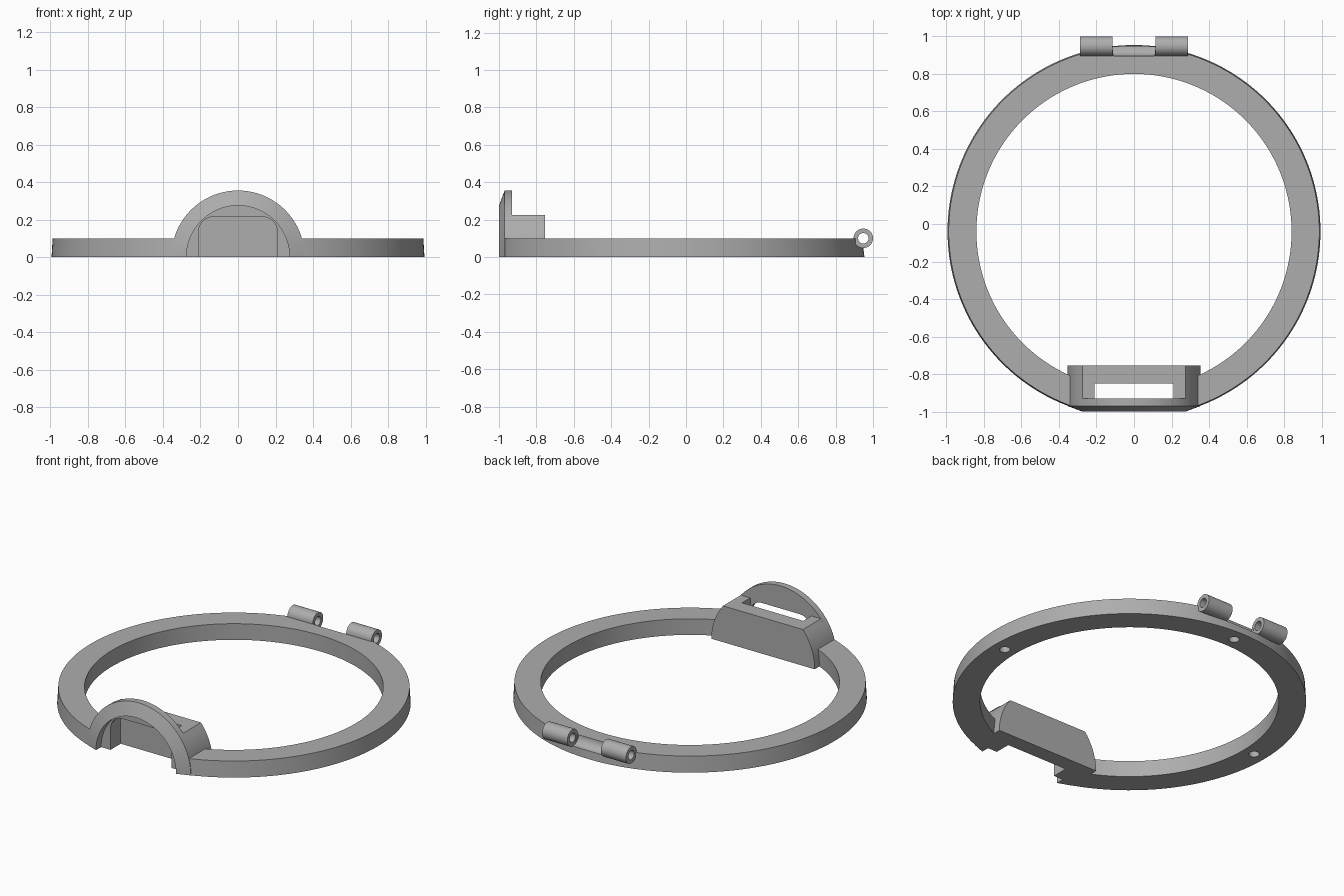
import bpy, bmesh, math

if "Cube" in bpy.data.objects:
    bpy.data.objects.remove(bpy.data.objects["Cube"], do_unlink=True)

grey = bpy.data.materials.new("plain grey")
grey.use_nodes = True
grey.diffuse_color = (0.42, 0.42, 0.42, 1)
grey.node_tree.nodes["Principled BSDF"].inputs["Base Color"].default_value = grey.diffuse_color

RING_Y = -0.04
HINGE_Y, HINGE_Z, HINGE_R = 0.948, 0.1, 0.052
ARCH_R, RECESS_R, DOOR = 0.355, 0.275, 0.21


def finish(name, bm):
    bm.normal_update()
    bmesh.ops.recalc_face_normals(bm, faces=bm.faces[:])
    mesh = bpy.data.meshes.new(name)
    bm.to_mesh(mesh)
    bm.free()
    mesh.materials.append(grey)
    obj = bpy.data.objects.new(name, mesh)
    bpy.context.collection.objects.link(obj)
    bpy.ops.object.select_all(action="DESELECT")
    obj.select_set(True)
    bpy.context.view_layer.objects.active = obj
    bpy.ops.object.shade_smooth_by_angle(angle=math.radians(25))


def skin(bm, sections, closed_profile=True, caps=True, loop=False):
    """Join matching rows of points with quads; returns the vertex rows."""
    rows = [[bm.verts.new(p) for p in s] for s in sections]
    n = len(rows[0])
    pairs = list(zip(rows, rows[1:])) + ([(rows[-1], rows[0])] if loop else [])
    for a, b in pairs:
        for i in range(n if closed_profile else n - 1):
            j = (i + 1) % n
            bm.faces.new((a[i], a[j], b[j], b[i]))
    if caps:
        bm.faces.new(rows[0])
        bm.faces.new(rows[-1])
    return rows


def solid(name, sections, loop=False):
    bm = bmesh.new()
    skin(bm, sections, caps=not loop, loop=loop)
    finish(name, bm)


# Main ring: open at the latch, hollowed along the hinge line at the back
gap = math.asin(0.29 / 0.99)
start, end, steps = gap - math.pi / 2, 1.5 * math.pi - gap, 160
angles = [start + (end - start) * i / steps for i in range(steps + 1)]
notch, barrel_end = math.asin(0.115 / 0.985), math.asin(0.28 / 0.985)
for d in (notch, barrel_end):
    for side in (-1, 1):
        angles += [math.pi / 2 + side * (d + e) for e in (-0.0002, 0.0002)]


def ring_section(a):
    d = abs(a - math.pi / 2)
    cut = HINGE_R if d < notch else 0.04 if d < barrel_end else 0
    points = [(0.994, 0)]
    for i in range(9):
        t = math.pi / 2 * i / 8
        z = HINGE_Z - (cut or HINGE_R) * math.cos(t)
        r = 0.994 - 0.06 * z
        if cut:
            r = min(r, (HINGE_Y - cut * math.sin(t) - RING_Y) / math.sin(a))
        points.append((r, z))
    points += [(0.84, 0.1), (0.84, 0)]
    return [(r * math.cos(a), RING_Y + r * math.sin(a), z) for r, z in points]


bm = bmesh.new()
skin(bm, [ring_section(a) for a in sorted(angles)], closed_profile=False)

# Round sockets in the ring's underside
for x, y in ((0.915, 0), (-0.915, 0), (0, 0.915)):
    circle = [math.tau * i / 24 for i in range(24)]
    rows = skin(bm, [[(x + 0.03 * math.cos(t), RING_Y + y + 0.03 * math.sin(t), z) for t in circle]
                     for z in (0, 0.035)], caps=False)
    bm.faces.new(rows[1])
bmesh.ops.triangle_fill(bm, use_beauty=True, normal=(0, 0, -1),
                        edges=[e for e in bm.edges if e.is_boundary])
finish("ring", bm)

# Bevelled latch arch
half_turn = [math.pi * i / 64 for i in range(65)]
band = [(RECESS_R, -1), (ARCH_R, -0.97), (ARCH_R, -0.93), (RECESS_R, -0.93)]
solid("latch_arch", [[(r * math.cos(a), y, r * math.sin(a)) for r, y in band] for a in half_turn])

# Thin wall inside the arch with a rounded doorway
DOOR_TOP, CORNER = 0.215, 0.08
right = [(DOOR, 0)]
for i in range(9):
    t = math.pi / 2 * i / 8
    right.append((DOOR + CORNER * (math.cos(t) - 1), DOOR_TOP + CORNER * (math.sin(t) - 1)))
doorway = right + [(-x, z) for x, z in reversed(right)]
outline = [(RECESS_R * math.cos(a), RECESS_R * math.sin(a)) for a in half_turn] + doorway[::-1]
solid("latch_wall", [[(x, y, z) for x, z in outline] for y in (-0.95, -0.93)])


# Latch block: U-shaped around the slot, its flanks following the arch
def block_section(z):
    w = math.sqrt(ARCH_R ** 2 - z ** 2)
    half = [(DOOR, -0.85), (DOOR, -0.93), (w, -0.93), (w, -0.755)]
    return [(x, y, z) for x, y in half + [(-x, y) for x, y in reversed(half)]]


solid("latch_block", [block_section(0.225 * i / 10) for i in range(11)])

# Two hinge barrels
for side, x0, x1 in (("right", -0.288, -0.115), ("left", 0.115, 0.288)):
    tube = [(0.028, x0), (HINGE_R, x0), (HINGE_R, x1), (0.028, x1)]
    solid(side + "_hinge_barrel",
          [[(x, HINGE_Y + r * math.cos(t), HINGE_Z + r * math.sin(t)) for r, x in tube]
           for t in (math.tau * i / 48 for i in range(48))], loop=True)
